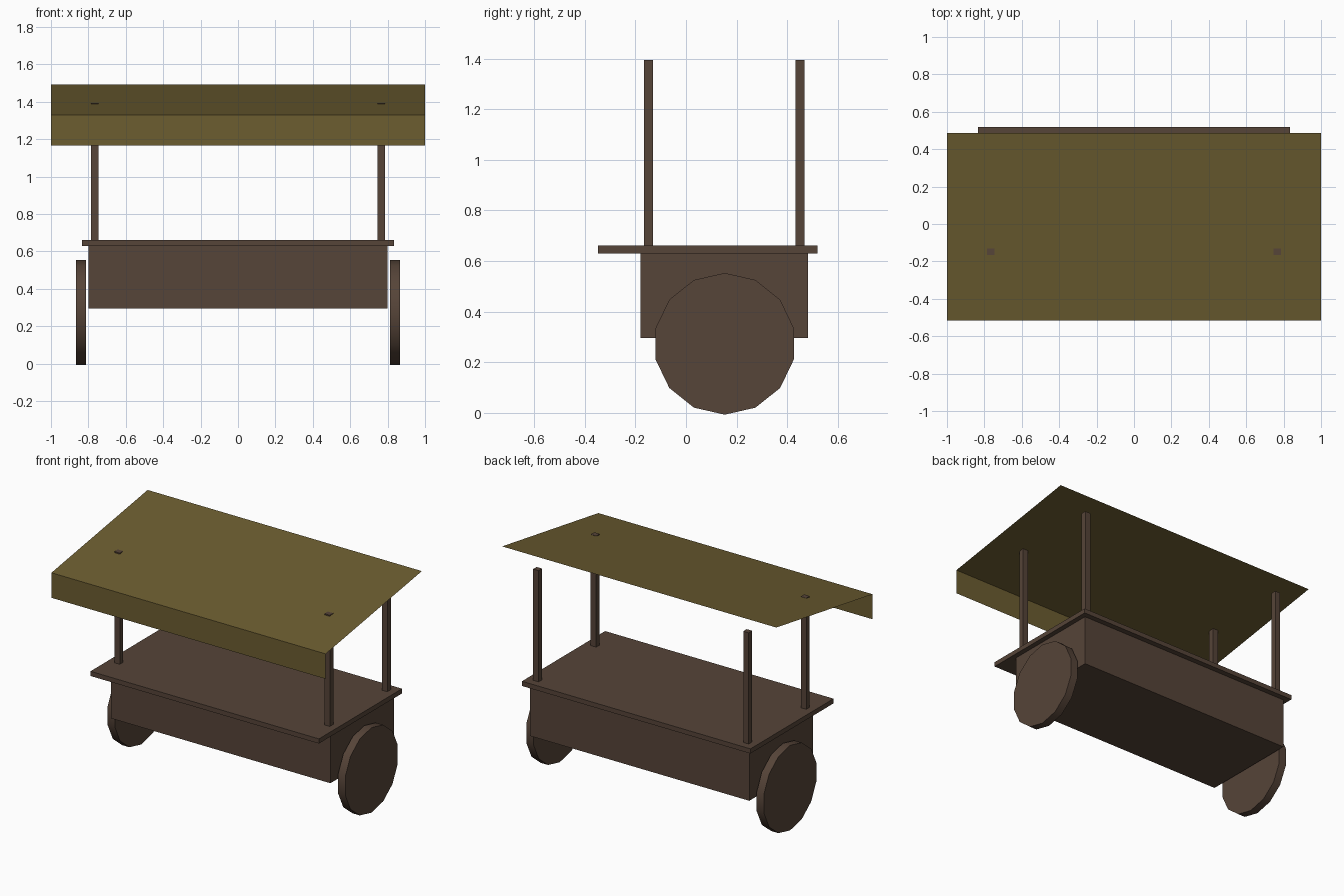
import bpy
import bmesh
import math
from mathutils import Matrix

cube = bpy.data.objects.get("Cube")
if cube:
    bpy.data.objects.remove(cube, do_unlink=True)


def material(name, color):
    mat = bpy.data.materials.new(name)
    mat.use_nodes = True
    mat.diffuse_color = (*color, 1)
    mat.node_tree.nodes["Principled BSDF"].inputs["Base Color"].default_value = (*color, 1)
    return mat


wood = material("dark_wood", (0.093, 0.058, 0.040))
cloth = material("olive_cloth", (0.150, 0.109, 0.030))


def finish(name, bm, mat):
    mesh = bpy.data.meshes.new(name)
    bm.to_mesh(mesh)
    bm.free()
    mesh.materials.append(mat)
    obj = bpy.data.objects.new(name, mesh)
    bpy.context.collection.objects.link(obj)
    return obj


def box(name, x, y, z, mat):
    """Box from (min, max) ranges along each axis."""
    bm = bmesh.new()
    size = [b - a for a, b in (x, y, z)]
    center = [(a + b) / 2 for a, b in (x, y, z)]
    bmesh.ops.create_cube(bm, size=1,
                          matrix=Matrix.Translation(center) @ Matrix.Diagonal((*size, 1)))
    return finish(name, bm, mat)


def wheel(name, x):
    """Solid fourteen-sided disc with its axle along x."""
    bm = bmesh.new()
    radius = 0.28
    bottom = radius * math.cos(math.pi / 14)
    place = Matrix.Translation((x, 0.153, bottom)) @ Matrix.Rotation(math.pi / 2, 4, 'Y')
    turn = Matrix.Rotation(math.pi / 2, 4, 'Z')
    bmesh.ops.create_cone(bm, cap_ends=True, segments=14, radius1=radius,
                          radius2=radius, depth=0.053, matrix=place @ turn)
    obj = finish(name, bm, wood)
    bpy.ops.object.select_all(action='DESELECT')
    obj.select_set(True)
    bpy.context.view_layer.objects.active = obj
    bpy.ops.object.shade_smooth_by_angle(angle=math.radians(30))


# Cart body and counter
box("cart_body", (-0.80, 0.80), (-0.18, 0.483), (0.296, 0.63), wood)
box("counter_top", (-0.833, 0.833), (-0.347, 0.519), (0.63, 0.661), wood)

# Wheels and canopy posts on both sides
for side, sign in (("left", 1), ("right", -1)):
    wheel(side + "_wheel", sign * 0.84)
    for end, y in (("front", -0.148), ("back", 0.451)):
        x = sign * 0.766
        box(f"{end}_{side}_post", (x - 0.02, x + 0.02),
            (y - 0.018, y + 0.018), (0.65, 1.394), wood)

# Canopy: a thin sheet with a hanging front flap, rising to the back
bm = bmesh.new()
profile = [(-0.515, 1.165), (-0.515, 1.33), (0.487, 1.493)]
rows = [[bm.verts.new((x, y, z)) for x in (-1, 1)] for y, z in profile]
for low, high in zip(rows, rows[1:]):
    bm.faces.new((low[0], low[1], high[1], high[0]))
finish("canopy", bm, cloth)
